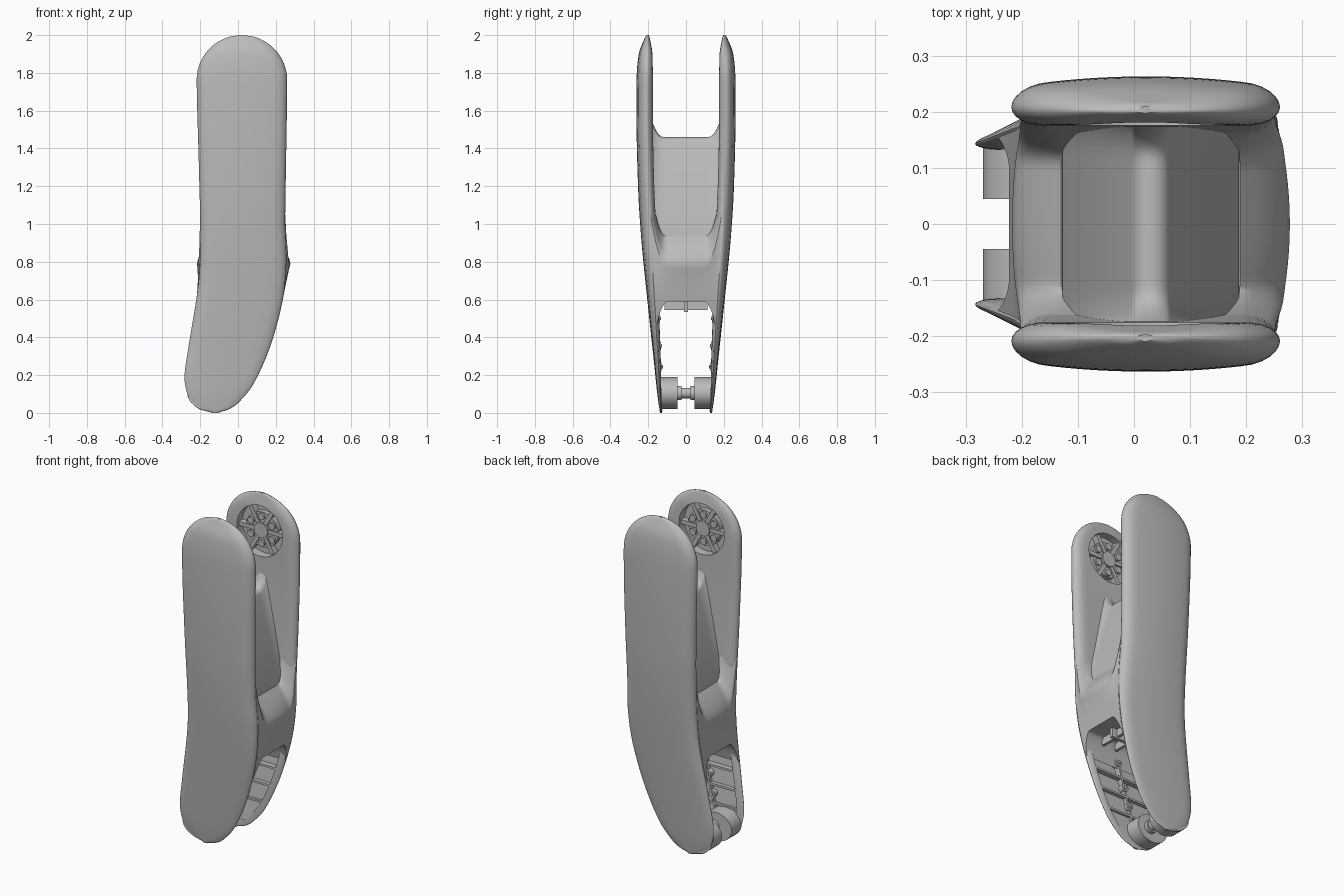
import bpy, bmesh, math
from mathutils import Matrix, Vector

if "Cube" in bpy.data.objects:
    bpy.data.objects.remove(bpy.data.objects["Cube"])

grey = bpy.data.materials.new("satin_grey")
grey.use_nodes = True
grey.diffuse_color = (0.5, 0.5, 0.5, 1)
grey.node_tree.nodes["Principled BSDF"].inputs["Base Color"].default_value = (0.5, 0.5, 0.5, 1)


def curve(points):
    """Smooth interpolation through (z, value) points."""
    last = len(points) - 1

    def slope(i):
        a, b = points[max(i - 1, 0)], points[min(i + 1, last)]
        return (b[1] - a[1]) / (b[0] - a[0])

    def value(z):
        z = min(max(z, points[0][0]), points[-1][0])
        i = 0
        while i < last - 1 and z > points[i + 1][0]:
            i += 1
        (z0, a), (z1, b) = points[i], points[i + 1]
        h = z1 - z0
        t = (z - z0) / h
        s = t * t * (3 - 2 * t)
        return (a + (b - a) * s + h * t * (1 - t) * ((1 - t) * slope(i) - t * slope(i + 1)))
    return value


# Outline and thickness of the side arms by height
left_edge = curve([(0, -.13), (.02, -.205), (.06, -.248), (.12, -.274), (.2, -.283), (.35, -.262),
                   (.7, -.208), (.95, -.2), (1.3, -.207), (1.7, -.218), (2, -.22)])
right_edge = curve([(0, -.11), (.02, -.045), (.06, .008), (.15, .08), (.35, .17), (.6, .237),
                    (.8, .256), (1, .25), (1.3, .254), (1.7, .26), (2, .26)])
outer = curve([(0, .138), (.1, .152), (.3, .173), (.6, .205), (.9, .235), (1.2, .254),
               (1.7, .263), (1.9, .25), (2, .212)])
inner = curve([(0, .125), (.1, .13), (.3, .134), (.6, .145), (.9, .155), (1.2, .168),
               (1.5, .175), (1.9, .178), (2, .195)])


def rim(z):
    return inner(z) + .38 * (outer(z) - inner(z))


def edges(z):
    a, b = left_edge(z), right_edge(z)
    mid, half = (a + b) / 2, (b - a) / 2
    if z > 1.76:
        half *= math.sqrt(max(0, 1 - ((z - 1.76) / .24) ** 2))
    return mid, half


def make(name, bm):
    bmesh.ops.recalc_face_normals(bm, faces=bm.faces)
    mesh = bpy.data.meshes.new(name)
    bm.to_mesh(mesh)
    bm.free()
    mesh.materials.append(grey)
    obj = bpy.data.objects.new(name, mesh)
    bpy.context.collection.objects.link(obj)
    return obj


def add_loft(bm, rings):
    rows = [[bm.verts.new(p) for p in ring] for ring in rings]
    n = len(rows[0])
    for a, b in zip(rows, rows[1:]):
        for i in range(n):
            bm.faces.new((a[i], a[(i + 1) % n], b[(i + 1) % n], b[i]))
    bm.faces.new(rows[0])
    bm.faces.new(rows[-1])


def add_rod(bm, x, z, y0, y1, r, sides=32, stretch=1):
    rings = [[(x + r * stretch * math.cos(k * math.tau / sides), y, z + r * math.sin(k * math.tau / sides))
              for k in range(sides)] for y in (y0, y1)]
    add_loft(bm, rings)


def add_box(bm, lo, hi, turn=None):
    size = Vector(hi) - Vector(lo)
    mat = Matrix.Translation((Vector(lo) + Vector(hi)) / 2) @ Matrix.Diagonal((*size, 1))
    bmesh.ops.create_cube(bm, size=1, matrix=(turn or Matrix()) @ mat)


def finish(obj, mirror=False, cutter=None, angle=35):
    """Apply the cut and the mirroring, then shade smoothly with sharp edges."""
    if cutter:
        cutter.hide_render = True
        cut = obj.modifiers.new("cut", "BOOLEAN")
        cut.object, cut.operation, cut.solver = cutter, "DIFFERENCE", "EXACT"
    if mirror:
        mod = obj.modifiers.new("mirror", "MIRROR")
        mod.use_axis = (False, True, False)
        mod.use_mirror_merge = False
    bpy.context.view_layer.update()
    graph = bpy.context.evaluated_depsgraph_get()
    mesh = bpy.data.meshes.new_from_object(obj.evaluated_get(graph))
    obj.modifiers.clear()
    obj.data = mesh
    if cutter:
        bpy.data.objects.remove(cutter)
    mesh.shade_smooth()
    mesh.set_sharp_from_angle(angle=math.radians(angle))


# Side arms: rounded sections stacked upward
rings = []
for i in range(3, 94):
    z = 1 - math.cos(math.pi * i / 96) if i < 93 else 1.9995
    mid, half = edges(z)
    ring = []
    for k in range(48):
        u = math.cos(math.tau * k / 48)
        depth = half * (1 - abs(u))
        j = 1 - min(1, depth / .06)
        bend = math.sqrt(1 - j * j)
        if k <= 24:
            y = rim(z) + (outer(z) - rim(z)) * (.65 * bend + .35 * (1 - u * u))
        else:
            y = rim(z) + (inner(z) - rim(z)) * bend
        ring.append((mid + half * u, y, z))
    rings.append(ring)
rings.insert(0, [(-.12 + (x + .12) * .6, y, 0) for x, y, z in rings[0]])
bm = bmesh.new()
add_loft(bm, rings)
arms = make("side_arms", bm)

# Hub sockets and ribbed pockets cut into the inner faces
HUB_X, HUB_Z = .02, 1.78
bm = bmesh.new()
add_rod(bm, HUB_X, HUB_Z, .1, .228, .15, 48)
levels = [.05, .19, .3, .41, .53]
for z0, z1 in zip(levels, levels[1:]):
    for side in (-1, 1):
        cell = []
        for z in (z0 + .006, z1 - .006):
            mid, half = edges(z)
            a, b = mid + side * .006, mid + side * (half - .04)
            y = outer(z) - .016
            cell.append([(a, .09, z), (b, .09, z), (b, y, z), (a, y, z)])
        add_loft(bm, cell)
finish(arms, mirror=True, cutter=make("arm_cutter", bm), angle=30)

# Bridge joining the arms, with a curved cradle above and an arch below
rings = []
for i in range(41):
    v = -.97 + 1.94 * i / 40
    up = max(0, (abs(v) - .5) / .5) ** 3
    bottom = .59 - .14 * max(0, (abs(v) - .55) / .45) ** 2
    shoulder, top = .79 + .3 * up, .935 + .42 * up
    bulge = .022 * (1 - v * v)
    right, left = [], []
    for k in range(9):
        t = k / 8
        z = bottom + (shoulder - bottom) * t
        mid, half = edges(z)
        right.append((mid + half + bulge * t * t, z))
        left.append((mid - half - bulge * t * t * .7, z))
    for k in range(1, 6):
        t = k / 5
        z = shoulder + (top - shoulder) * t
        ease = t ** 1.5
        right.append((right[8][0] * (1 - ease) + .19 * ease, z))
        left.append((left[8][0] * (1 - ease) - .13 * ease, z))
    rings.append([(x, v * rim(z), z) for x, z in right + left[::-1]])
bm = bmesh.new()
add_loft(bm, rings)
finish(make("bridge", bm), angle=40)

# Wedge shaped web rising between the arms
rings = []
for i in range(33):
    y = -.174 + .348 * i / 32
    top = 1.46 + .06 * max(0, (abs(y) - .11) / .06) ** 2.5
    arc = [(.03 + .035 * math.cos(a), top - .035 + .035 * math.sin(a))
           for a in (math.radians(15 + 15 * k) for k in range(11))]
    section = [(.19, .9), (.187, .96)] + arc + [(-.127, .96), (-.13, .9)]
    rings.append([(x, y, z) for x, z in section])
bm = bmesh.new()
add_loft(bm, rings)
finish(make("centre_web", bm), angle=40)

# Hub fittings inside the sockets
bm = bmesh.new()
add_rod(bm, HUB_X, HUB_Z, .2, .235, .105, 40)
add_rod(bm, HUB_X, HUB_Z, .185, .235, .045, 24)
for k in range(6):
    turn = (Matrix.Translation((HUB_X, 0, HUB_Z)) @ Matrix.Rotation(k * math.tau / 6, 4, "Y"))
    add_box(bm, (.03, .192, -.012), (.148, .235, .012), turn)
    spot = turn @ Matrix.Rotation(math.tau / 12, 4, "Y") @ Vector((.08, 0, 0))
    add_rod(bm, spot.x, spot.z, .188, .235, .02, 16)
finish(make("hub_fittings", bm), mirror=True)

# Screw posts in the lower pockets
bm = bmesh.new()
for x, z in ((-.01, .5), (-.05, .355), (-.08, .245)):
    add_rod(bm, x, z, inner(z) - .004, outer(z) - .01, .022, 20)
    add_rod(bm, x, z, inner(z) - .01, inner(z), .011, 6)
finish(make("screw_posts", bm), mirror=True)

# Ribs under the bridge arch
bm = bmesh.new()
for x in (-.08, .03, .12):
    add_box(bm, (x - .008, -.115, .545), (x + .008, .115, .62))
add_box(bm, (-.13, -.01, .535), (.16, .01, .62))
finish(make("arch_ribs", bm))

# Pivot bosses and pin at the foot
bm = bmesh.new()
add_rod(bm, -.168, .105, .045, .14, .084, 40, 1.2)
finish(make("pivot_bosses", bm), mirror=True)
bm = bmesh.new()
add_rod(bm, -.15, .105, -.06, .06, .028)
for y in (-.035, .035):
    add_rod(bm, -.15, .105, y - .012, y + .012, .038)
finish(make("pivot_pin", bm))
